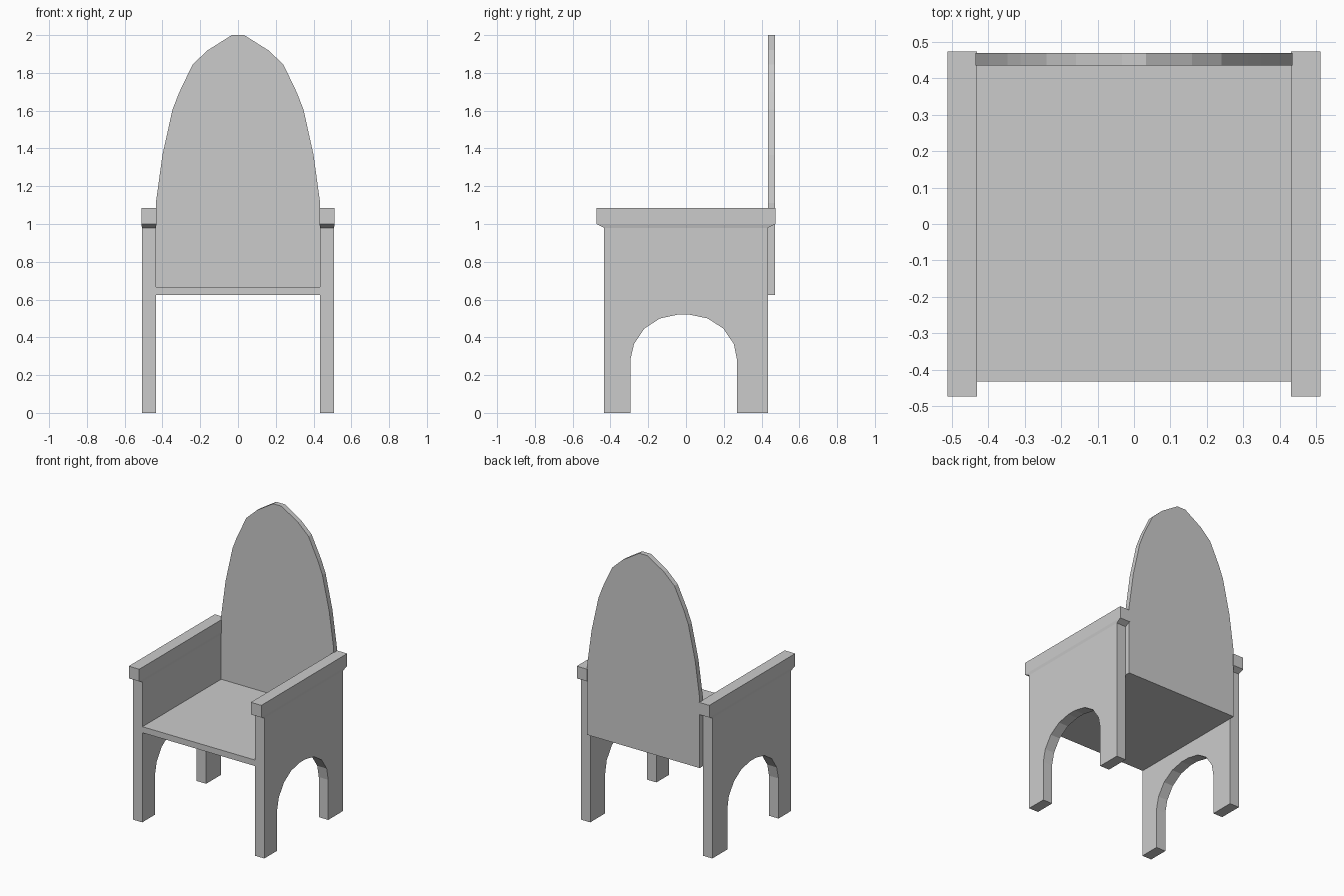
import bpy, bmesh
from mathutils import Vector

if "Cube" in bpy.data.objects:
    bpy.data.objects.remove(bpy.data.objects["Cube"])


def extrude_profile(name, points, place, direction, cuts=(), reshape=None):
    """Extrude a closed 2D outline into a flat-faced solid."""
    bm = bmesh.new()
    face = bm.faces.new([bm.verts.new(place(a, b)) for a, b in points])
    ext = bmesh.ops.extrude_face_region(bm, geom=[face], use_keep_orig=True)
    moved = [v for v in ext["geom"] if isinstance(v, bmesh.types.BMVert)]
    bmesh.ops.translate(bm, verts=moved, vec=Vector(direction))
    for z in cuts:
        bmesh.ops.bisect_plane(bm, geom=bm.verts[:] + bm.edges[:] + bm.faces[:],
                               plane_co=(0, 0, z), plane_no=(0, 0, 1))
    if reshape:
        for v in bm.verts:
            reshape(v)
    bmesh.ops.recalc_face_normals(bm, faces=bm.faces[:])
    mesh = bpy.data.meshes.new(name)
    bm.to_mesh(mesh)
    bm.free()
    obj = bpy.data.objects.new(name, mesh)
    bpy.context.collection.objects.link(obj)
    return obj


# Side panels: arched legs below, armrest rail with a chamfered lip on top
arch = [(-0.295, 0), (-0.295, 0.28), (-0.275, 0.365), (-0.22, 0.447),
        (-0.138, 0.5), (-0.045, 0.52), (0.02, 0.52), (0.115, 0.5),
        (0.197, 0.447), (0.253, 0.365), (0.27, 0.28), (0.27, 0)]
rail = [(0.435, 0), (0.435, 0.98), (0.474, 1.0), (0.474, 1.085),
        (-0.474, 1.085), (-0.474, 1.0), (-0.435, 0.98), (-0.435, 0)]


def widen_rail(v):
    # the rail is a touch thicker than the panel
    if v.co.z > 0.99:
        v.co.x += 0.004 if abs(v.co.x) > 0.47 and v.co.x > 0 else -0.004


def mirror_x(obj, name):
    copy = obj.copy()
    copy.data = obj.data.copy()
    copy.name = name
    for v in copy.data.vertices:
        v.co.x = -v.co.x
    copy.data.flip_normals()
    bpy.context.collection.objects.link(copy)


right = extrude_profile("right_side", arch + rail, lambda y, z: (0.435, y, z),
                        (0.073, 0, 0), cuts=(0.98, 1.0), reshape=widen_rail)
mirror_x(right, "left_side")

# Seat board
seat = [(-0.435, 0.625), (0.435, 0.625), (0.435, 0.667), (-0.435, 0.667)]
extrude_profile("seat", seat, lambda x, z: (x, -0.433, z), (0, 0.868, 0))

# Tall pointed-oval backrest
half = [(0.435, 0.625), (0.435, 1.11), (0.4, 1.365), (0.347, 1.605),
        (0.312, 1.695), (0.24, 1.845), (0.16, 1.92), (0.033, 2.0)]
outline = half + [(-x, z) for x, z in reversed(half)]
extrude_profile("backrest", outline, lambda x, z: (x, 0.435, z), (0, 0.035, 0))
